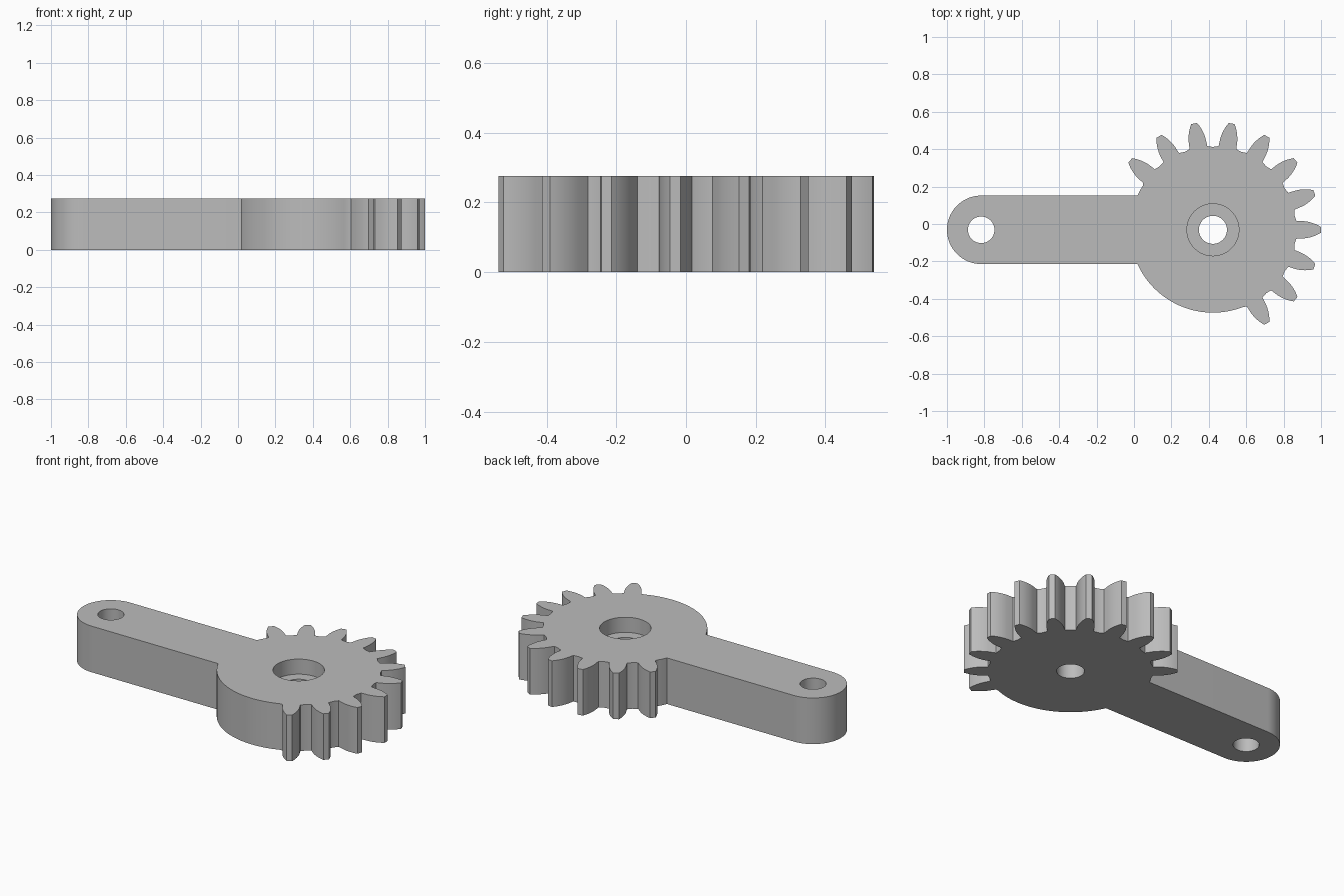
import bpy, bmesh
from math import sin, cos, asin, atan2, pi, radians

old = bpy.data.objects.get("Cube")
if old:
    bpy.data.objects.remove(old, do_unlink=True)

HEIGHT = 0.275
GEAR_X, AXIS_Y = 0.422, -0.031
ARM_X, ARM_R = -0.817, 0.183
ROOT_R = 0.443
# half a tooth: (radius, half width) from root to tip
FLANK = [(0.446, 0.048), (0.488, 0.046), (0.505, 0.0435), (0.52, 0.040),
         (0.535, 0.0355), (0.55, 0.0297), (0.565, 0.0225), (0.577, 0.0155)]

grey = bpy.data.materials.new("plain grey")
grey.use_nodes = True
grey.diffuse_color = (0.5, 0.5, 0.5, 1)
grey.node_tree.nodes["Principled BSDF"].inputs["Base Color"].default_value = (0.5, 0.5, 0.5, 1)


def arc(cx, r, start, end, steps):
    """Points of an arc centred on the arm axis, angles in radians."""
    angles = [start + (end - start) * i / steps for i in range(steps + 1)]
    return [(cx + r * cos(a), AXIS_Y + r * sin(a)) for a in angles]


def tooth(angle):
    """Outline of one gear tooth, running counterclockwise."""
    side = [(r, -w) for r, w in FLANK] + [(r, w) for r, w in reversed(FLANK)]
    c, s = cos(angle), sin(angle)
    return [(GEAR_X + r * c - w * s, AXIS_Y + r * s + w * c) for r, w in side]


def prism(name, outline, z0, z1):
    """Solid made by extruding a closed outline upward."""
    bm = bmesh.new()
    face = bm.faces.new([bm.verts.new((x, y, z0)) for x, y in outline])
    top = bmesh.ops.extrude_face_region(bm, geom=[face])["geom"]
    bmesh.ops.translate(bm, vec=(0, 0, z1 - z0),
                        verts=[v for v in top if isinstance(v, bmesh.types.BMVert)])
    bmesh.ops.recalc_face_normals(bm, faces=bm.faces)
    mesh = bpy.data.meshes.new(name)
    bm.to_mesh(mesh)
    bm.free()
    mesh.materials.append(grey)
    obj = bpy.data.objects.new(name, mesh)
    bpy.context.collection.objects.link(obj)
    return obj


# Arm end, round hub, then the teeth back round to the arm
join = asin(ARM_R / ROOT_R)
half_tooth = atan2(FLANK[0][1], FLANK[0][0])
teeth = [radians(a) for a in range(-60, 141, 20)]
outline = arc(ARM_X, ARM_R, pi / 2, 3 * pi / 2, 40)
outline += arc(GEAR_X, ROOT_R, pi + join, 2 * pi + teeth[0] - half_tooth, 36)[:-1]
for i, a in enumerate(teeth):
    outline += tooth(a)
    if i < len(teeth) - 1:
        outline += arc(GEAR_X, ROOT_R, a + radians(10), a + radians(10), 1)[:1]
outline += arc(GEAR_X, ROOT_R, teeth[-1] + half_tooth, pi - join, 6)[1:]
gear_arm = prism("gear_arm", outline, 0, HEIGHT)

# Arm hole, hub hole and hub recess
holes = [("arm_hole", ARM_X, 0.071, -0.1),
         ("hub_hole", GEAR_X, 0.075, -0.1),
         ("hub_recess", GEAR_X, 0.139, HEIGHT - 0.09)]
cutters = []
for name, x, r, z0 in holes:
    cutter = prism(name + "_cutter", arc(x, r, 0, 2 * pi, 64)[:-1], z0, HEIGHT + 0.1)
    cutter.hide_render = True
    mod = gear_arm.modifiers.new(name, 'BOOLEAN')
    mod.operation = 'DIFFERENCE'
    mod.solver = 'EXACT'
    mod.object = cutter
    cutters.append(cutter)

# Bake the cuts and tidy up
bpy.ops.object.select_all(action='DESELECT')
gear_arm.select_set(True)
bpy.context.view_layer.objects.active = gear_arm
for mod in list(gear_arm.modifiers):
    bpy.ops.object.modifier_apply(modifier=mod.name)
for cutter in cutters:
    bpy.data.objects.remove(cutter, do_unlink=True)
bpy.ops.object.shade_smooth_by_angle(angle=radians(30))
